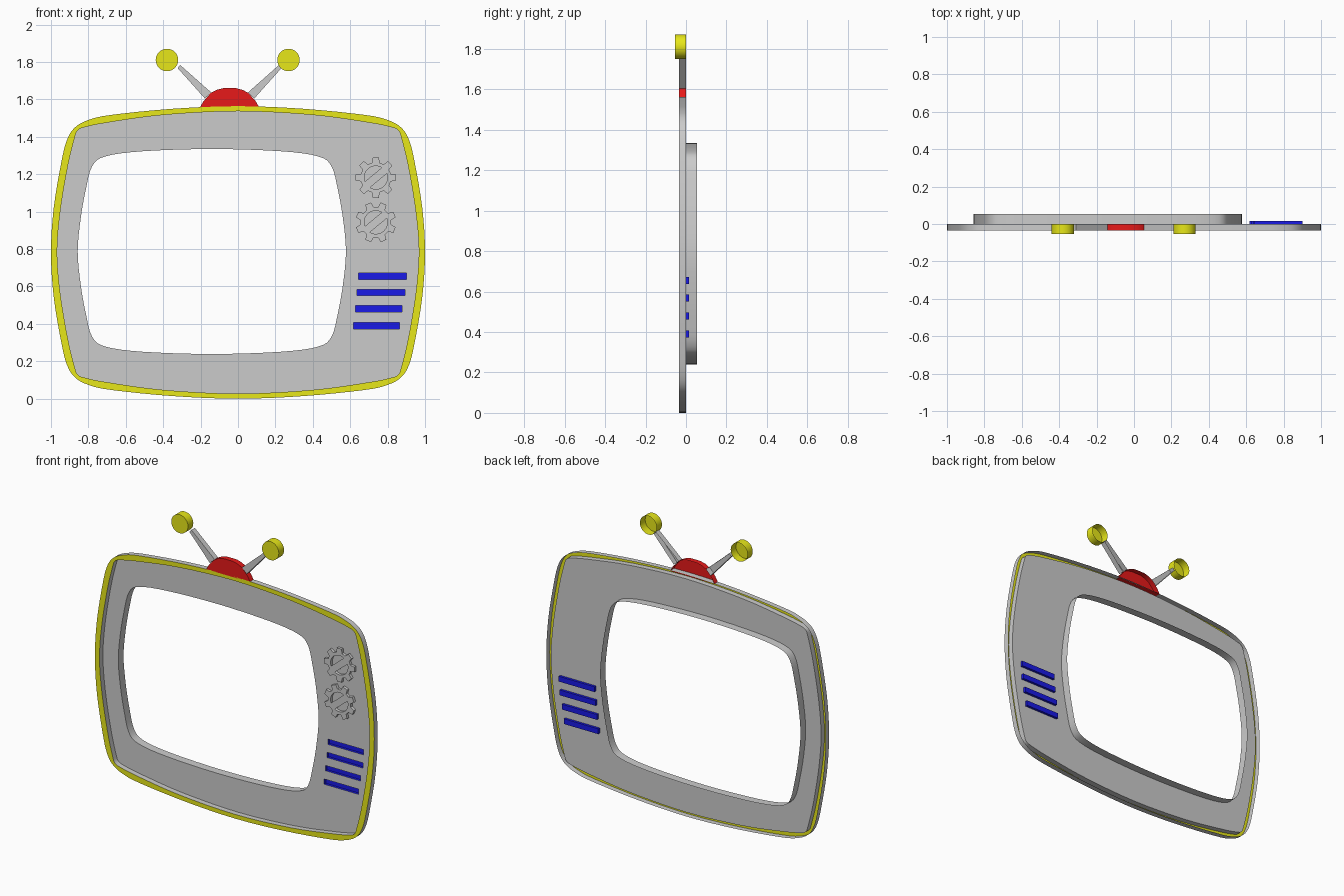
import bpy, bmesh, math
from mathutils import Vector

if "Cube" in bpy.data.objects:
    bpy.data.objects.remove(bpy.data.objects["Cube"])


def material(name, rgb):
    m = bpy.data.materials.new(name)
    m.diffuse_color = (*rgb, 1)
    m.use_nodes = True
    m.node_tree.nodes["Principled BSDF"].inputs["Base Color"].default_value = m.diffuse_color
    return m


YELLOW = material("yellow", (0.8, 0.8, 0.01))
RED = material("red", (0.8, 0.01, 0.01))
BLUE = material("blue", (0.01, 0.01, 0.8))
FRONT, BACK, DEEP = -0.035, 0.0, 0.054


def sheet(name, y, loops, walls, mat=None, fill=True):
    """Thin face bounded by (x, z) loops; walls maps a loop index to the depth its edge runs to."""
    bm = bmesh.new()
    rings, edges = [], []
    for loop in loops:
        vs = [bm.verts.new((x, y, z)) for x, z in loop]
        rings.append(vs)
        edges += [bm.edges.new((vs[i - 1], vs[i])) for i in range(len(vs))]
    if fill:
        bmesh.ops.triangle_fill(bm, edges=edges, use_beauty=True, normal=(0, -1, 0))
    for idx, y2 in walls.items():
        a = rings[idx]
        b = [bm.verts.new((v.co.x, y2, v.co.z)) for v in a]
        for i in range(len(a)):
            bm.faces.new((a[i - 1], a[i], b[i], b[i - 1]))
    bmesh.ops.recalc_face_normals(bm, faces=bm.faces[:])
    if sum(f.normal.y * f.calc_area() for f in bm.faces) > 1e-6:
        bmesh.ops.reverse_faces(bm, faces=bm.faces[:])
    me = bpy.data.meshes.new(name)
    bm.to_mesh(me)
    bm.free()
    ob = bpy.data.objects.new(name, me)
    bpy.context.collection.objects.link(ob)
    if mat:
        me.materials.append(mat)
    bpy.ops.object.select_all(action='DESELECT')
    ob.select_set(True)
    bpy.context.view_layer.objects.active = ob
    bpy.ops.object.shade_smooth_by_angle(angle=math.radians(30))
    return ob


def rounded(quadrant, cx, cz, steps=4):
    """Mirror a top-right quadrant into a closed loop and smooth it."""
    q = [Vector(p) for p in quadrant]
    right = q + [Vector((p.x, -p.y)) for p in q[-2::-1]]
    pts = right + [Vector((-p.x, p.y)) for p in right[-2:0:-1]]
    n, out = len(pts), []
    for i in range(n):
        a, b, c, d = (pts[(i + k) % n] for k in (-1, 0, 1, 2))
        for s in range(steps):
            t = s / steps
            p = 0.5 * (2 * b + (c - a) * t + (2 * a - 5 * b + 4 * c - d) * t * t
                       + (3 * b - a - 3 * c + d) * t ** 3)
            out.append((cx + p.x, cz + p.y))
    return out


def arc(cx, cz, r, a0, a1, n):
    return [(cx + r * math.cos(a0 + (a1 - a0) * i / n),
             cz + r * math.sin(a0 + (a1 - a0) * i / n)) for i in range(n)]


# Outlines of the casing, front panel and screen opening
MID = 0.782
outer = rounded([(0, .782), (.35, .768), (.68, .735), (.80, .708), (.872, .668),
                 (.915, .60), (.945, .48), (.985, .24), (1, 0)], 0, MID)
inner = rounded([(0, .755), (.4, .735), (.7, .694), (.81, .672), (.855, .655),
                 (.874, .61), (.91, .46), (.95, .22), (.967, 0)], 0, MID)
screen = rounded([(0, .548), (.37, .536), (.57, .508), (.64, .455), (.674, .33),
                  (.702, .17), (.717, 0)], -.14, .787)

# Speaker slots
slots = []
for x0, x1, z in [(.645, .90, .655), (.637, .893, .568), (.627, .878, .48), (.617, .863, .39)]:
    h = 0.017
    slots.append([(x0, z - h), (x1, z - h), (x1, z + h), (x0, z + h)])

# Casing: recessed panel, side wall and front rim
sheet("front_panel", BACK, [inner, screen] + slots, {0: FRONT, 1: DEEP})
sheet("casing_side", FRONT, [outer], {0: BACK}, fill=False)
sheet("front_rim", FRONT, [outer, inner], {}, YELLOW)
for i, s in enumerate(slots):
    sheet(f"speaker_slot_{i + 1}", 0.016, [s], {0: BACK}, BLUE)

# Gear-shaped dials with a slotted centre
for i, (cz, turn) in enumerate([(1.182, 0), (.943, math.pi / 8)]):
    cx = .737
    teeth = []
    for k in range(8):
        a = turn + k * math.pi / 4
        for r, da in ((.082, -.25), (.109, -.15), (.109, .15), (.082, .25)):
            teeth.append((cx + r * math.cos(a + da), cz + r * math.sin(a + da)))
    halves = []
    for side in (0, math.pi):
        a0 = math.pi / 4 + side
        halves.append(arc(cx, cz, .062, a0 + .25, a0 + math.pi - .25, 14))
    sheet(f"dial_{i + 1}", -0.018, [teeth] + halves, {0: BACK, 1: BACK, 2: BACK})

# Antenna base
AX = -0.045
base = [(.158, 1.558), (.14, 1.59), (.10, 1.635), (.07, 1.651), (.035, 1.66)]
dome = [(AX + x, z) for x, z in base] + [(AX - x, z) for x, z in reversed(base)]
sheet("antenna_base", FRONT, [dome], {0: BACK}, RED)

# Antenna rods and round tips
for side, s, tip in (("left", -1, -.38), ("right", 1, .27)):
    rod = [(AX + s * x, z) for x, z in ((.098, 1.637), (.132, 1.605), (.278, 1.768), (.264, 1.784))]
    sheet(f"antenna_rod_{side}", FRONT, [rod], {0: BACK})
    sheet(f"antenna_tip_{side}", -0.054, [arc(tip, 1.811, .06, 0, 2 * math.pi, 32)], {0: BACK}, YELLOW)
